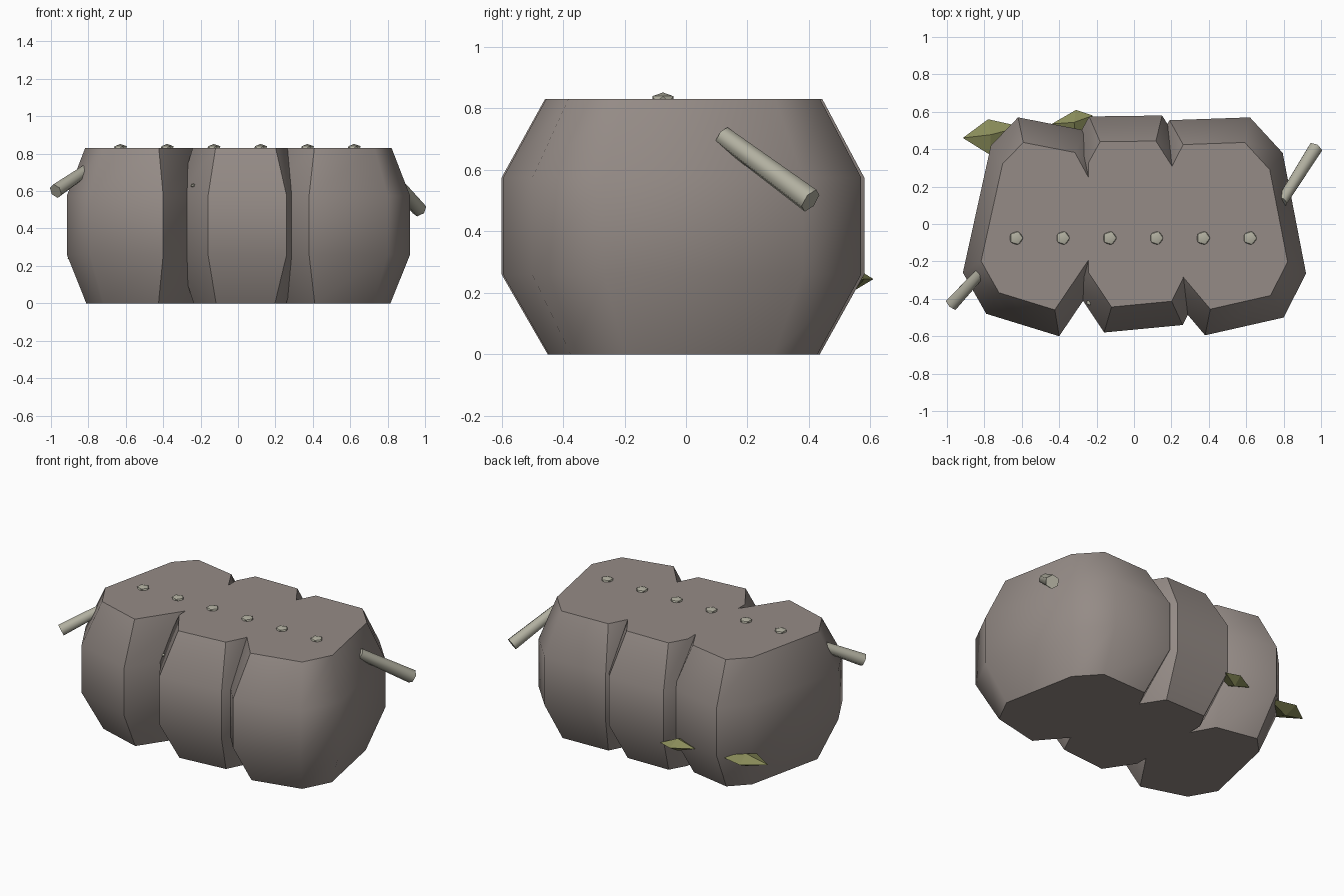
import bpy, bmesh, math
from mathutils import Vector

cube = bpy.data.objects.get("Cube")
if cube:
    bpy.data.objects.remove(cube, do_unlink=True)


def material(name, rgb):
    m = bpy.data.materials.new(name)
    m.use_nodes = True
    m.diffuse_color = (*rgb, 1)
    bsdf = m.node_tree.nodes["Principled BSDF"]
    bsdf.inputs["Base Color"].default_value = (*rgb, 1)
    bsdf.inputs["Roughness"].default_value = 0.9
    return m


BODY = material("warm grey", (0.30, 0.26, 0.24))
PALE = material("pale bone", (0.44, 0.43, 0.35))
LEAF = material("olive green", (0.25, 0.26, 0.10))


def finish(name, bm, mat, angle=50):
    bmesh.ops.recalc_face_normals(bm, faces=bm.faces)
    mesh = bpy.data.meshes.new(name)
    bm.to_mesh(mesh)
    bm.free()
    mesh.materials.append(mat)
    ob = bpy.data.objects.new(name, mesh)
    bpy.context.collection.objects.link(ob)
    bpy.ops.object.select_all(action="DESELECT")
    ob.select_set(True)
    bpy.context.view_layer.objects.active = ob
    if angle:
        bpy.ops.object.shade_smooth_by_angle(angle=math.radians(angle))
    return ob


def lump(name, cx, outline):
    """Faceted barrel: one outline, drawn in at the top and bottom."""
    bm = bmesh.new()
    rings = []
    for z, s in ((0, 0.75), (0.26, 1), (0.575, 1), (0.83, 0.765)):
        rings.append([bm.verts.new((cx + (x - cx) * s, y * s, z)) for x, y in outline])
    n = len(outline)
    for low, high in zip(rings, rings[1:]):
        for i in range(n):
            j = (i + 1) % n
            bm.faces.new((low[i], low[j], high[j], high[i]))
    bm.faces.new(rings[0])
    bm.faces.new(rings[-1])
    return finish(name, bm, BODY)


def stick(name, start, end, r=0.042):
    """Six-sided rod, tapered at the end inside the body."""
    a, b = Vector(start), Vector(end)
    bm = bmesh.new()
    bmesh.ops.create_cone(bm, cap_ends=True, segments=6, radius1=r * 0.8, radius2=r,
                          depth=(b - a).length)
    rot = (b - a).to_track_quat("Z", "Y")
    for v in bm.verts:
        v.co = rot @ v.co + (a + b) / 2
    return finish(name, bm, PALE, 65)


def pebble(name, loc, r, h):
    bm = bmesh.new()
    bmesh.ops.create_icosphere(bm, subdivisions=1, radius=1)
    for v in bm.verts:
        v.co = Vector(loc) + Vector((v.co.x * r, v.co.y * r, v.co.z * h))
    return finish(name, bm, PALE, 30)


def leaf(name, rim, z, half):
    """Flattened diamond with a raised middle."""
    bm = bmesh.new()
    ring = [bm.verts.new((x, y, z)) for x, y in rim]
    mid = sum((v.co for v in ring), Vector()) / len(ring)
    for dz in (half, -half):
        tip = bm.verts.new(mid + Vector((0, 0, dz)))
        for i, v in enumerate(ring):
            bm.faces.new((v, ring[(i + 1) % len(ring)], tip))
    return finish(name, bm, LEAF, 0)


# Three overlapping body lumps
lump("right_lump", -0.5, [(-.915, -.26), (-.79, -.48), (-.40, -.60), (-.15, -.23),
                          (-.14, .28), (-.26, .50), (-.62, .57), (-.765, .42)])
lump("middle_lump", 0.01, [(-.32, -.34), (-.16, -.58), (.26, -.54), (.34, -.38),
                           (.31, .33), (.15, .58), (-.24, .575), (-.32, .43)])
lump("left_lump", 0.5, [(.13, -.30), (.38, -.595), (.80, -.50), (.92, -.265),
                        (.795, .38), (.62, .57), (.19, .555), (.10, .38)])

# Side sticks
stick("left_stick", (.79, .12, .71), (.97, .405, .50))
stick("right_stick", (-.80, -.24, .72), (-.975, -.43, .60), 0.04)

# Row of pebbles along the top, and one in the front groove
for i in range(6):
    pebble(f"top_pebble_{i + 1}", (-.63 + .25 * i, -.075, .83), 0.04, 0.022)
pebble("groove_pebble", (-.24, -.42, .63), 0.016, 0.01)

# Leaves at the back
leaf("outer_leaf", [(-.915, .46), (-.78, .56), (-.60, .52), (-.77, .37)], .24, .04)
leaf("inner_leaf", [(-.44, .535), (-.31, .61), (-.22, .58), (-.31, .45)], .245, .04)
